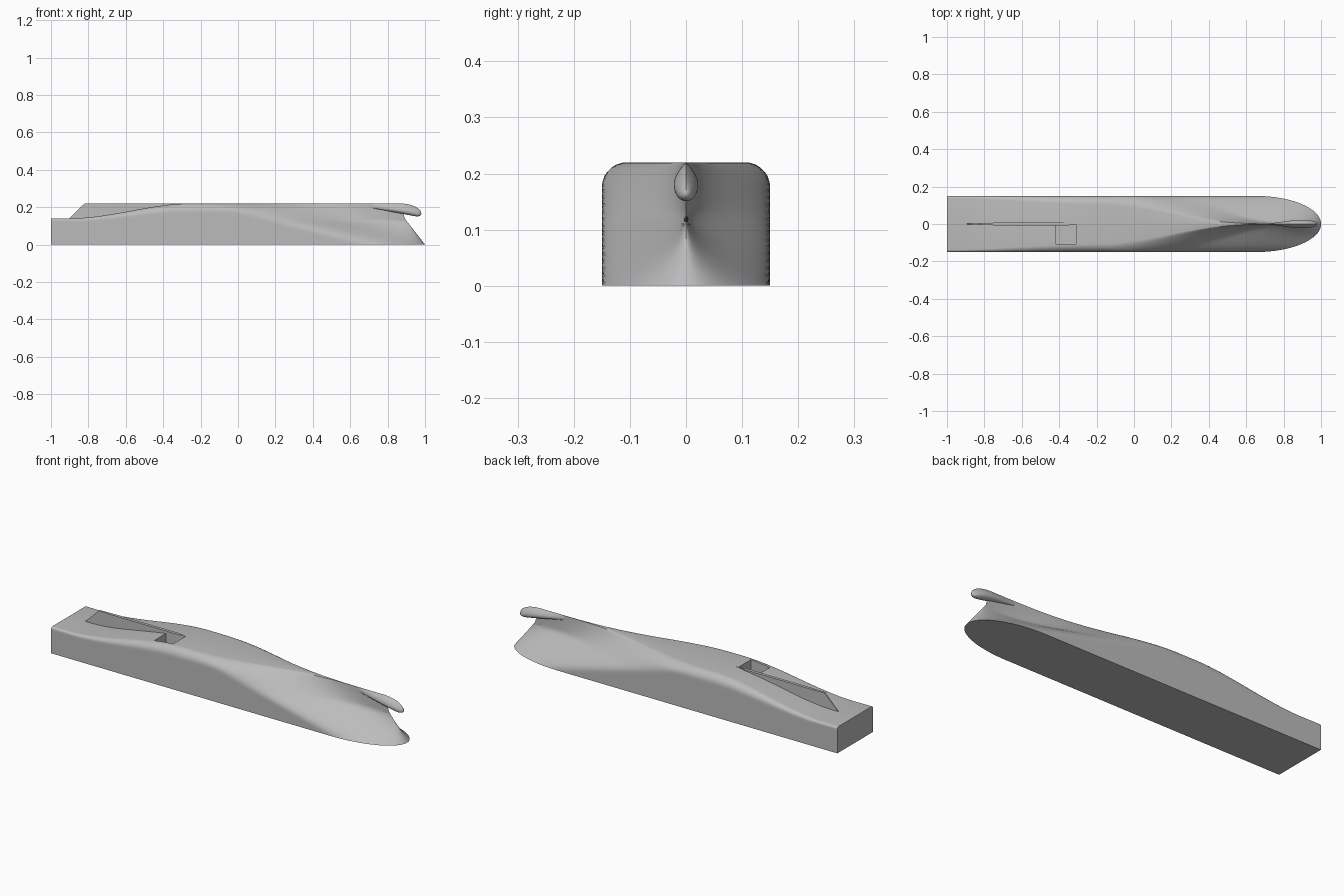
import bpy, bmesh, math

if bpy.data.objects.get("Cube"):
    bpy.data.objects.remove(bpy.data.objects["Cube"], do_unlink=True)

grey = bpy.data.materials.new("hull grey")
grey.use_nodes = True
colour = (0.5, 0.5, 0.5, 1)
grey.diffuse_color = colour
grey.node_tree.nodes["Principled BSDF"].inputs["Base Color"].default_value = colour

HEIGHT, HALF = 0.22, 0.15


def ease(a, b, x):
    t = min(1, max(0, (x - a) / (b - a)))
    return t * t * (3 - 2 * t)


def nose(s, start):
    """Elliptical fall from 1 at start to 0 at s = 1."""
    t = min(1, max(0, (s - start) / (1 - start)))
    return math.sqrt(1 - t * t)


def loft(name, rings, merge=0.0004):
    """Skin a list of closed rings, cap the ends, return the object."""
    bm = bmesh.new()
    rows = [[bm.verts.new(p) for p in ring] for ring in rings]
    n = len(rows[0])
    for a, b in zip(rows, rows[1:]):
        for j in range(n):
            k = (j + 1) % n
            bm.faces.new((a[j], a[k], b[k], b[j]))
    bm.faces.new(rows[0])
    bmesh.ops.remove_doubles(bm, verts=bm.verts, dist=merge)
    bmesh.ops.recalc_face_normals(bm, faces=bm.faces)
    mesh = bpy.data.meshes.new(name)
    bm.to_mesh(mesh)
    bm.free()
    mesh.materials.append(grey)
    ob = bpy.data.objects.new(name, mesh)
    bpy.context.collection.objects.link(ob)
    return ob


def smooth(ob, angle):
    bpy.ops.object.select_all(action='DESELECT')
    ob.select_set(True)
    bpy.context.view_layer.objects.active = ob
    bpy.ops.object.shade_smooth_by_angle(angle=math.radians(angle))


# Upturned hull: full box aft, waterlines tapering to a raked stem
SIDE, BILGE, STEPS = 14, 7, 110


def hull_point(u, level):
    side = min(1, level / SIDE)
    theta = max(0, level - SIDE) / BILGE * math.pi / 2

    def height(total, r):
        return side * (total - r) + r * math.sin(theta)

    w = height(HEIGHT, 0.045) / HEIGHT
    stem = 1 - 0.11 * min(1, w / 0.64) - 0.03 * ease(0.64, 1, w)
    x = -1 + (stem + 1) * (1 - (1 - u) ** 1.5)
    total = 0.14 + 0.08 * ease(-0.9, -0.25, x)
    r = 0.012 + 0.033 * ease(-1, -0.2, x)
    shoulder = 0.65 - 0.85 * w
    t = min(1, max(0, (x - shoulder) / (stem - shoulder)))
    mix = min(1, w * 1.8)
    fine = (0.5 + 0.5 * math.cos(math.pi * t)) ** (1 + 0.8 * w)
    taper = (1 - mix) * math.sqrt(1 - t * t) + mix * fine
    y = (HALF - r * (1 - math.cos(theta))) * taper
    return x, y, height(total, r)


rings = []
for i in range(STEPS + 1):
    half = [hull_point(i / STEPS, j) for j in range(SIDE + BILGE + 1)]
    rings.append(half + [(x, -y, z) for x, y, z in reversed(half)])
hull = loft("hull", rings)

# Square pocket beside the keel line
bpy.ops.mesh.primitive_cube_add(size=1, location=(-0.365, -0.053, 0.18))
cutter = bpy.context.object
cutter.name = "pocket_cutter"
cutter.scale = (0.112, 0.106, 0.16)
cutter.data.materials.append(grey)
cut = hull.modifiers.new("pocket", 'BOOLEAN')
cut.object = cutter
cut.solver = 'EXACT'
bpy.context.view_layer.objects.active = hull
bpy.ops.object.modifier_apply(modifier=cut.name)
bpy.data.objects.remove(cutter, do_unlink=True)
smooth(hull, 35)

# Bulb: teardrop sections, pointed on the keel side, rounded below
rings = []
for i in range(33):
    s = math.sin(i / 32 * math.pi / 2)
    x = 0.72 + 0.26 * s
    top = 0.165 + 0.0548 * nose(s, 0.55)
    low = 0.165 + (0.03 - 0.05 * s) * nose(s, 0.85)
    wide = 0.022 * ease(-0.2, 0.7, s) * nose(s, 0.7)
    ring = []
    for j in range(28):
        a = j / 28 * 2 * math.pi
        y = wide * math.sin(a) * abs(math.sin(a / 2)) / 0.77
        ring.append((x, y, low + (top - low) * (0.5 + 0.5 * math.cos(a))))
    rings.append(ring)
smooth(loft("bow_bulb", rings, 0.00005), 50)

# Thin skeg: vertical plates from a sharp aft edge to the flat bottom
rings = []
for x, top, thick in ((-0.9, 0.142, 0.001), (-0.82, HEIGHT, 0.005),
                      (-0.7, HEIGHT, 0.008), (-0.36, HEIGHT, 0.008),
                      (-0.3, HEIGHT - 0.001, 0.001)):
    low = 0.13
    rings.append([(x, -thick, low), (x, thick, low), (x, thick, top), (x, -thick, top)])
loft("skeg", rings, 0.00005)
